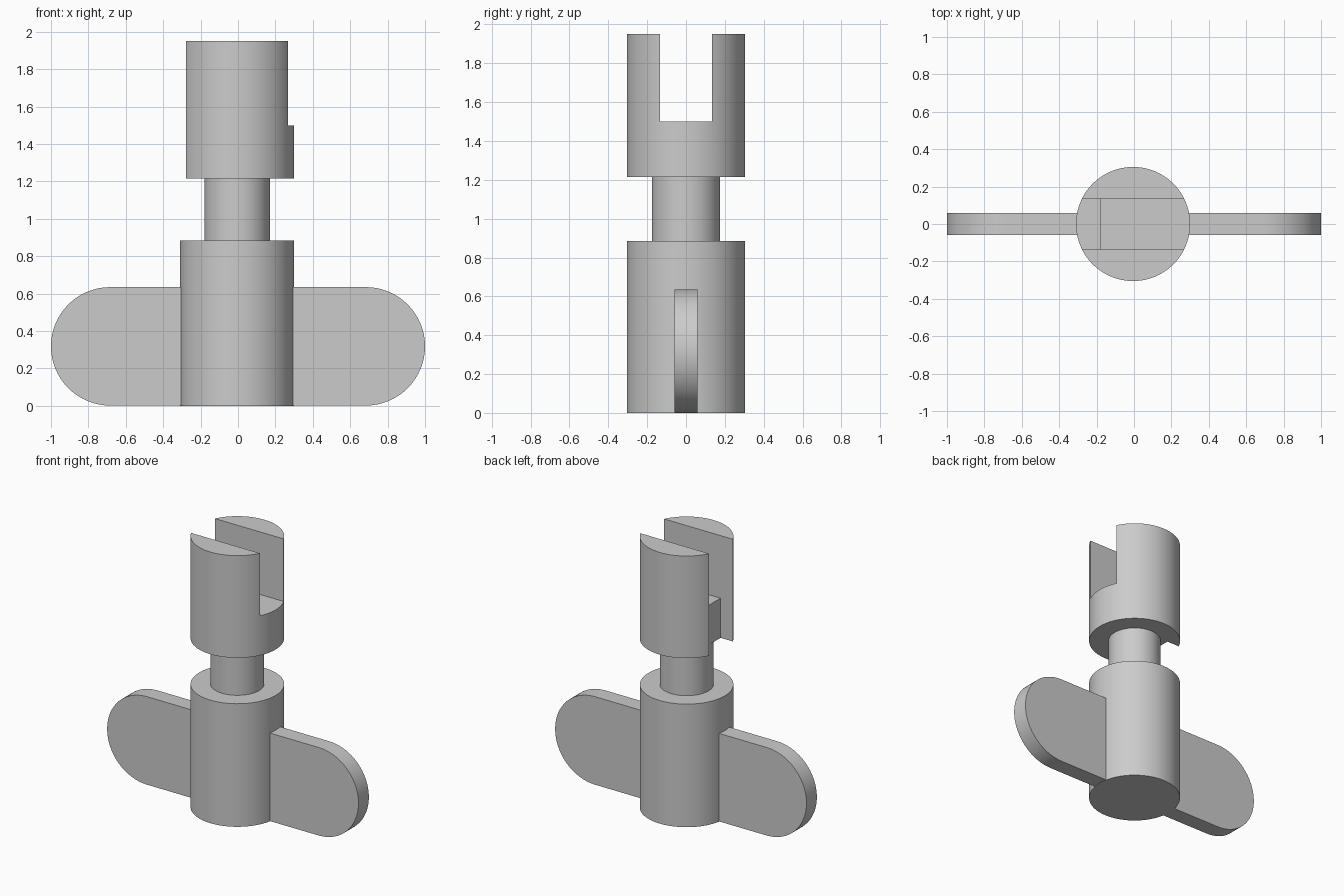
import bpy, bmesh, math

if "Cube" in bpy.data.objects:
    bpy.data.objects.remove(bpy.data.objects["Cube"])

CX = -0.005          # axis of the turned parts
R, NECK_R = 0.305, 0.175
SLOT = 0.135         # half width of the fork slot

grey = bpy.data.materials.new("plain grey")
grey.diffuse_color = (0.6, 0.6, 0.6, 1)
grey.use_nodes = True
grey.node_tree.nodes["Principled BSDF"].inputs["Base Color"].default_value = grey.diffuse_color


def add_object(name, bm):
    bmesh.ops.recalc_face_normals(bm, faces=bm.faces)
    mesh = bpy.data.meshes.new(name)
    bm.to_mesh(mesh)
    bm.free()
    mesh.materials.append(grey)
    obj = bpy.data.objects.new(name, mesh)
    bpy.context.collection.objects.link(obj)
    return obj


def smooth(obj):
    bpy.ops.object.select_all(action='DESELECT')
    obj.select_set(True)
    bpy.context.view_layer.objects.active = obj
    bpy.ops.object.shade_smooth_by_angle(angle=math.radians(30))


def prism(name, points, direction):
    """Extrude a closed outline along a direction."""
    bm = bmesh.new()
    face = bm.faces.new([bm.verts.new(p) for p in points])
    ext = bmesh.ops.extrude_face_region(bm, geom=[face])
    verts = [v for v in ext["geom"] if isinstance(v, bmesh.types.BMVert)]
    bmesh.ops.translate(bm, verts=verts, vec=direction)
    return add_object(name, bm)


def cylinder(name, radius, z0, z1, n=96):
    ring = [(CX + radius * math.cos(2 * math.pi * i / n),
             radius * math.sin(2 * math.pi * i / n), z0) for i in range(n)]
    return prism(name, ring, (0, 0, z1 - z0))


def cut_box(obj, x0, x1, z0, z1):
    """Cut a slot of the common width out of an object."""
    cutter = prism("slot_cutter", [(x0, -SLOT, z0), (x1, -SLOT, z0),
                                   (x1, SLOT, z0), (x0, SLOT, z0)], (0, 0, z1 - z0))
    cutter.hide_render = True
    mod = obj.modifiers.new("slot", 'BOOLEAN')
    mod.operation, mod.solver, mod.object = 'DIFFERENCE', 'EXACT', cutter
    bpy.ops.object.select_all(action='DESELECT')
    obj.select_set(True)
    bpy.context.view_layer.objects.active = obj
    bpy.ops.object.modifier_apply(modifier=mod.name)
    bpy.data.objects.remove(cutter)


# Turned barrel and neck
smooth(cylinder("barrel", R, 0, 0.885))
smooth(cylinder("neck", NECK_R, 0.88, 1.22))

# Forked head: slot from the top, plus a notch down the left side
head = cylinder("forked_head", R, 1.215, 1.95)
cut_box(head, -0.6, 0.6, 1.5, 2.2)
cut_box(head, -0.6, CX - NECK_R, 1.0, 1.6)
smooth(head)

# Two flat wings with round ends
Z0, Z1, T = 0.002, 0.635, 0.059
wr = (Z1 - Z0) / 2
for name, side in (("left_wing", -1), ("right_wing", 1)):
    outline = [(side * 0.1, -T, Z0)]
    for i in range(33):
        a = -math.pi / 2 + math.pi * i / 32
        outline.append((side * (1 - wr + wr * math.cos(a)), -T, Z0 + wr + wr * math.sin(a)))
    outline.append((side * 0.1, -T, Z1))
    smooth(prism(name, outline, (0, 2 * T, 0)))
